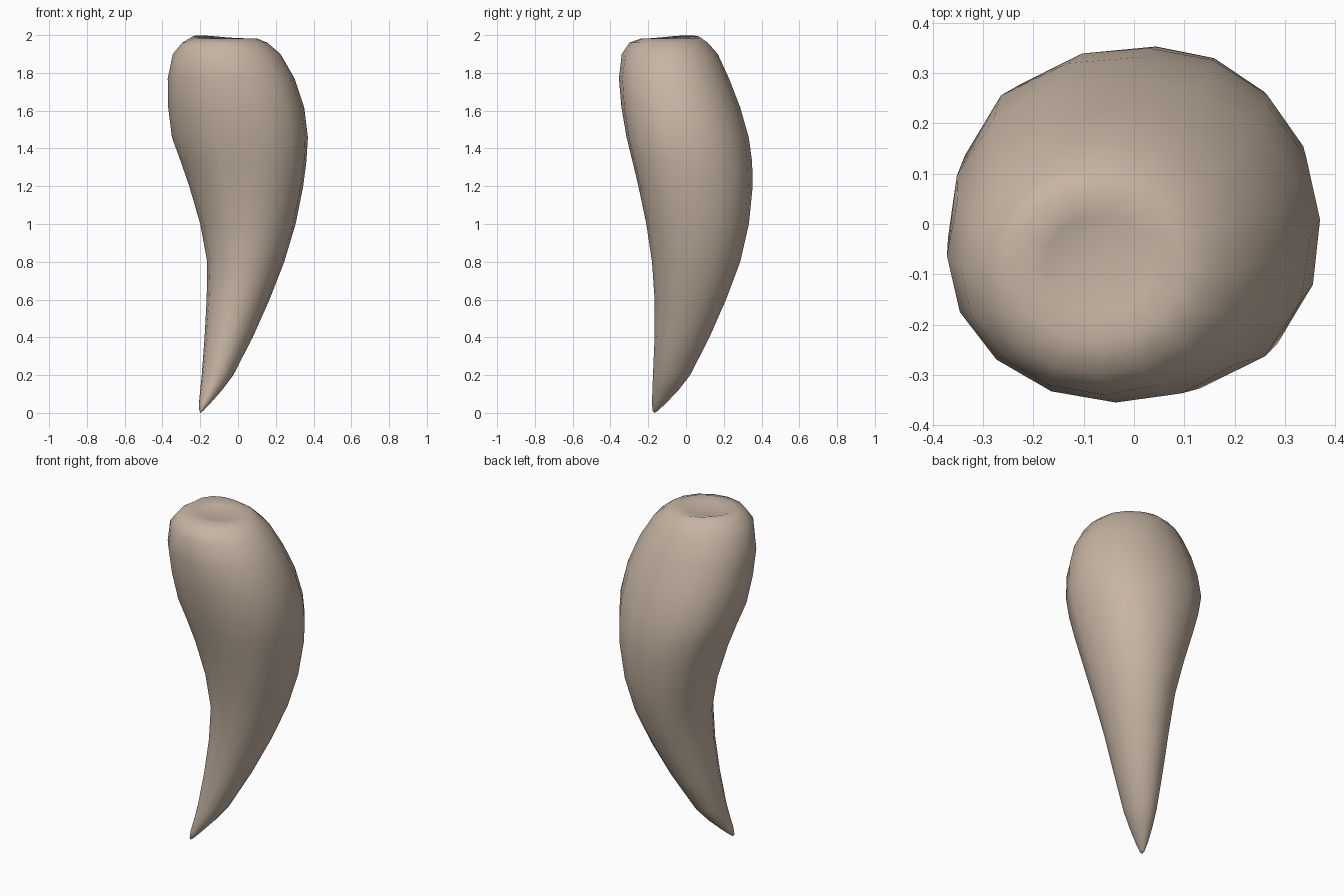
import bpy, bmesh, math

SIDES = 16
# z, x min, x max, y min, y max, extra width across the bend
RINGS = [
    (0.012, -0.205, -0.183, -0.177, -0.148, 0.0),
    (0.05, -0.207, -0.147, -0.180, -0.107, 0.0),
    (0.12, -0.200, -0.085, -0.178, -0.040, 0.0),
    (0.20, -0.192, -0.025, -0.175, 0.022, 0.0),
    (0.40, -0.177, 0.078, -0.166, 0.124, 0.0),
    (0.60, -0.166, 0.167, -0.166, 0.212, 0.0),
    (0.80, -0.163, 0.245, -0.180, 0.287, 0.02),
    (1.00, -0.200, 0.305, -0.210, 0.333, 0.05),
    (1.20, -0.258, 0.345, -0.252, 0.353, 0.08),
    (1.33, -0.303, 0.362, -0.283, 0.350, 0.09),
    (1.46, -0.350, 0.370, -0.315, 0.332, 0.08),
    (1.62, -0.370, 0.350, -0.342, 0.286, 0.06),
    (1.77, -0.372, 0.300, -0.355, 0.228, 0.03),
    (1.90, -0.345, 0.225, -0.340, 0.168, 0.0),
    (1.96, -0.295, 0.155, -0.300, 0.115, 0.0),
    (1.983, -0.240, 0.100, -0.235, 0.075, 0.0),
    # shallow dish in the root end
    (1.972, -0.180, 0.040, -0.180, 0.015, 0.0),
]

bm = bmesh.new()
rings = []
for i, (z, x0, x1, y0, y1, bulge) in enumerate(RINGS):
    ring = []
    for k in range(SIDES):
        t = 2 * math.pi * k / SIDES
        # widen only the back-left and front-right quarters
        r = 1 + bulge * max(0, -math.sin(2 * t)) ** 2
        # the rim is slightly higher at its back-left edge
        lift = 0.016 * max(0, math.cos(t - 2.5)) ** 2 if i == len(RINGS) - 2 else 0
        ring.append(bm.verts.new(((x0 + x1) / 2 + (x1 - x0) / 2 * r * math.cos(t),
                                  (y0 + y1) / 2 + (y1 - y0) / 2 * r * math.sin(t),
                                  z + lift)))
    rings.append(ring)
for a, b in zip(rings, rings[1:]):
    for k in range(SIDES):
        n = (k + 1) % SIDES
        bm.faces.new((a[k], a[n], b[n], b[k]))

# pointed tip and dish centre
tip = bm.verts.new((-0.198, -0.165, 0.0))
dish = bm.verts.new((-0.075, -0.085, 1.968))
for k in range(SIDES):
    n = (k + 1) % SIDES
    bm.faces.new((tip, rings[0][n], rings[0][k]))
    bm.faces.new((dish, rings[-1][k], rings[-1][n]))
bmesh.ops.recalc_face_normals(bm, faces=bm.faces)
for f in bm.faces:
    f.smooth = True

mesh = bpy.data.meshes.new("curved_tooth")
bm.to_mesh(mesh)
bm.free()
tooth = bpy.data.objects.new("curved_tooth", mesh)
bpy.context.collection.objects.link(tooth)

bone = bpy.data.materials.new("warm bone")
bone.diffuse_color = (0.57, 0.46, 0.37, 1)
mesh.materials.append(bone)
